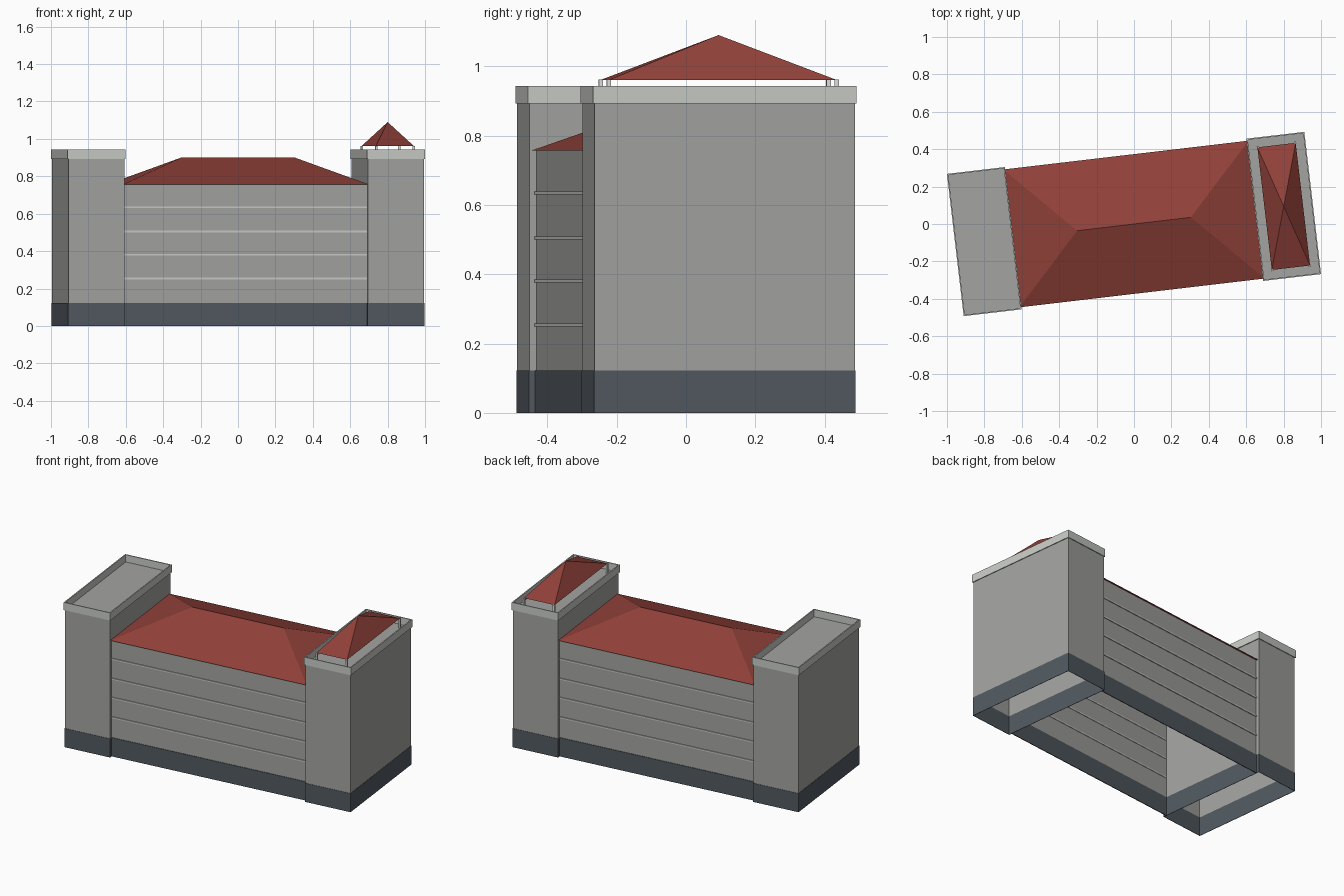
import bpy, bmesh, math
from mathutils import Matrix, Vector

old = bpy.data.objects.get("Cube")
if old:
    bpy.data.objects.remove(old, do_unlink=True)

TURN = Matrix.Rotation(math.radians(6.7), 4, 'Z')  # whole building sits slightly turned


def material(name, *rgb):
    col = [((c + 0.055) / 1.055) ** 2.4 for c in rgb] + [1.0]
    m = bpy.data.materials.new(name)
    m.use_nodes = True
    m.diffuse_color = col
    m.node_tree.nodes["Principled BSDF"].inputs["Base Color"].default_value = col
    return m


WALL = material("wall grey", 0.64, 0.645, 0.63)
TRIM = material("trim light grey", 0.79, 0.80, 0.78)
ROOF = material("roof red", 0.57, 0.255, 0.225)
BASE = material("plinth slate", 0.32, 0.35, 0.38)
POST = material("post white", 0.88, 0.88, 0.86)


def finish(name, bm, mat):
    bmesh.ops.recalc_face_normals(bm, faces=bm.faces)
    bm.transform(TURN)
    me = bpy.data.meshes.new(name)
    bm.to_mesh(me)
    bm.free()
    me.materials.append(mat)
    ob = bpy.data.objects.new(name, me)
    bpy.context.collection.objects.link(ob)
    return ob


def box(name, mat, cx, cy, hx, hy, z0, z1, open_dirs=()):
    """Box around (cx, cy) with half sizes; faces pointing along open_dirs are left out."""
    bm = bmesh.new()
    bmesh.ops.create_cube(bm, size=2)
    bm.normal_update()
    gone = [f for f in bm.faces if any(f.normal.dot(Vector(d)) > 0.9 for d in open_dirs)]
    bmesh.ops.delete(bm, geom=gone, context='FACES')
    bm.transform(Matrix.Translation((cx, cy, (z0 + z1) / 2))
                 @ Matrix.Diagonal((hx, hy, (z1 - z0) / 2, 1)))
    return finish(name, bm, mat)


def ring(name, mat, cx, outer, inner, z0, z1):
    """Rectangular band with a hollow middle."""
    bm = bmesh.new()
    loops = []
    for (hx, hy), z in ((outer, z0), (outer, z1), (inner, z1), (inner, z0)):
        loops.append([bm.verts.new((cx + sx * hx, sy * hy, z))
                      for sx, sy in ((-1, -1), (1, -1), (1, 1), (-1, 1))])
    for a, b in zip(loops, loops[1:] + loops[:1]):
        for i in range(4):
            j = (i + 1) % 4
            bm.faces.new((a[i], a[j], b[j], b[i]))
    return finish(name, bm, mat)


def hip_roof(name, cx, hx, hy, z0, z1, ridge):
    """Hipped roof; a ridge of zero length gives a pyramid."""
    bm = bmesh.new()
    a, b, c, d = [bm.verts.new((cx + sx * hx, sy * hy, z0))
                  for sx, sy in ((-1, -1), (1, -1), (1, 1), (-1, 1))]
    left = bm.verts.new((cx - ridge, 0, z1))
    right = bm.verts.new((cx + ridge, 0, z1)) if ridge else left
    for face in ((a, b, right, left), (b, c, right), (c, d, left, right), (d, a, left), (d, c, b, a)):
        bm.faces.new(list(dict.fromkeys(face)))
    return finish(name, bm, ROOF)


DOWN, LEFT, RIGHT, UP = (0, 0, -1), (1, 0, 0), (-1, 0, 0), (0, 0, 1)
TOWER_X = 0.806

# Central block, open below and where it meets the towers
box("central_walls", WALL, 0, 0, 0.654, 0.358, 0, 0.757, (DOWN, LEFT, RIGHT, UP))
hip_roof("central_roof", 0, 0.66, 0.371, 0.757, 0.9, 0.306)
for side, face in ((-1, "front"), (1, "back")):
    box(face + "_plinth", BASE, 0, side * 0.359, 0.653, 0.0025, 0, 0.122)
    for i, z in enumerate((0.254, 0.381, 0.505, 0.634)):
        box(f"{face}_string_course_{i + 1}", TRIM, 0, side * 0.359, 0.653, 0.004,
            z - 0.0045, z + 0.0045)

# End towers with plinth, flat roof and parapet
for side, label in ((1, "left"), (-1, "right")):
    x = side * TOWER_X
    box(label + "_tower_walls", WALL, x, 0, 0.151, 0.378, 0, 0.896, (DOWN,))
    ring(label + "_tower_plinth", BASE, x, (0.153, 0.380), (0.1505, 0.3775), 0, 0.122)
    ring(label + "_tower_parapet", TRIM, x, (0.156, 0.383), (0.149, 0.376), 0.893, 0.943)

# Raised canopy on the left tower
hip_roof("canopy_roof", TOWER_X, 0.103, 0.33, 0.961, 1.09, 0)
for sx in (-1, 1):
    for sy in (-1, 1):
        box("canopy_post", POST, TOWER_X + sx * 0.1, sy * 0.331, 0.006, 0.006, 0.896, 0.9615)
